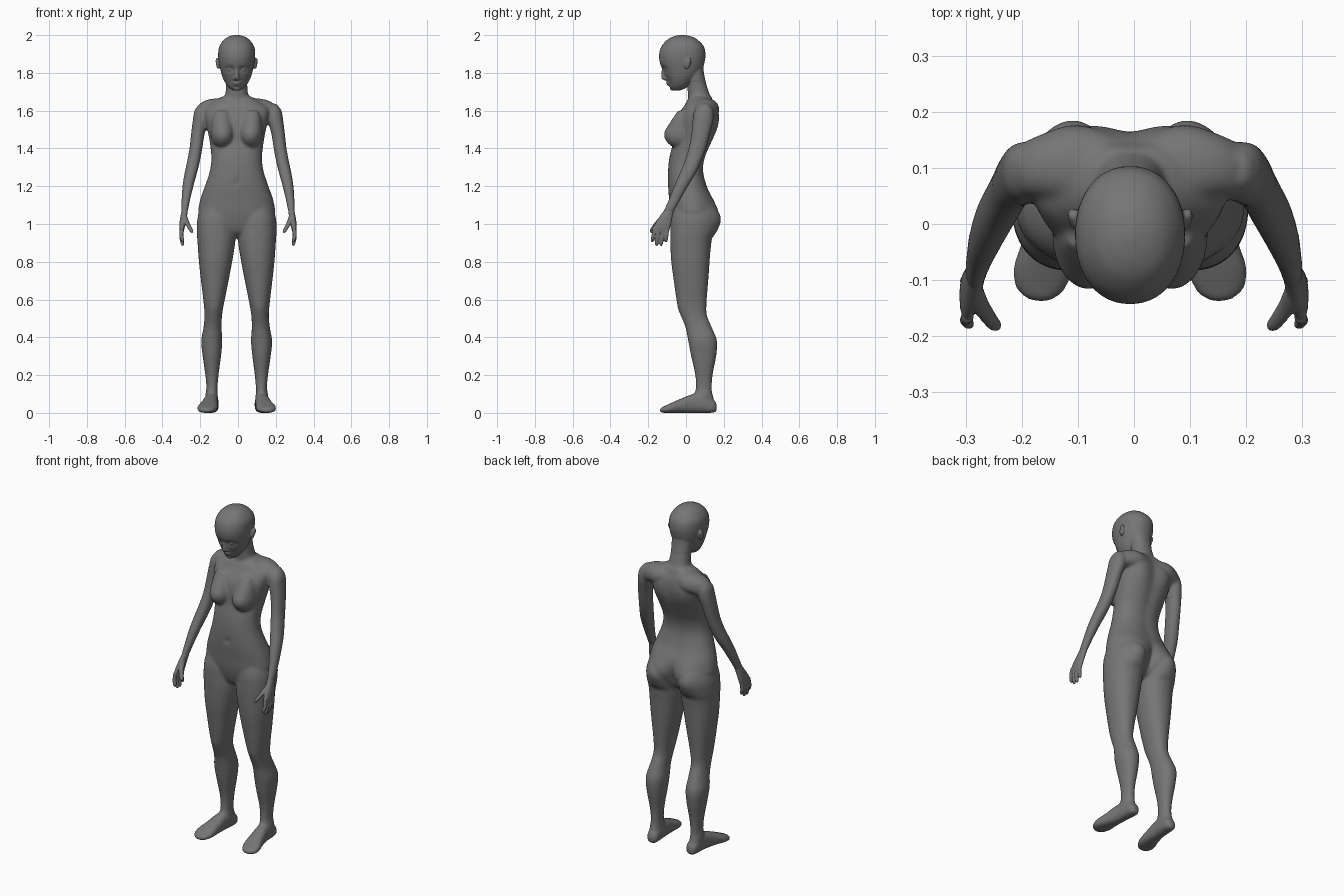
import bpy, bmesh, math
from mathutils import Vector, Matrix

SIDES = (-1, 1)
grey = bpy.data.materials.new("dark_grey")
grey.diffuse_color = (.18, .18, .18, 1)


def smooth_rows(rows, sub=5):
    """Catmull-Rom interpolation of section rows."""
    rows = [Vector(r) for r in rows]
    out = []
    for i in range(len(rows) - 1):
        p0, p1 = rows[max(i - 1, 0)], rows[i]
        p2, p3 = rows[i + 1], rows[min(i + 2, len(rows) - 1)]
        for k in range(sub):
            t = k / sub
            out.append(0.5 * (2 * p1 + (p2 - p0) * t + (2 * p0 - 5 * p1 + 4 * p2 - p3) * t * t
                              + (3 * p1 - 3 * p2 + p3 - p0) * t ** 3))
    return out + [rows[-1]]


def loft(bm, rows, side=1, axis='z', power=2.2, n=40):
    """Superellipse sections. z rows: (z, x, y, rx, ry); y rows: (y, x, z, rx, rz); x rows: (x, y, z, ry, rz)."""
    rings = []
    for t, a, b, ra, rb in smooth_rows(rows):
        ring = []
        for i in range(n):
            c, s = math.cos(math.tau * i / n), math.sin(math.tau * i / n)
            u = a + max(ra, .001) * math.copysign(abs(c) ** (2 / power), c)
            v = b + max(rb, .001) * math.copysign(abs(s) ** (2 / power), s)
            x, y, z = {'z': (u, v, t), 'y': (u, t, v), 'x': (t, u, v)}[axis]
            ring.append(bm.verts.new((x * side, y, z)))
        rings.append(ring)
    for r0, r1 in zip(rings, rings[1:]):
        for i in range(n):
            j = (i + 1) % n
            bm.faces.new((r0[i], r0[j], r1[j], r1[i]))
    bm.faces.new(rings[0])
    bm.faces.new(rings[-1])


def front_back(rows):
    """(z, inner, outer, front, back) -> (z, x, y, rx, ry)."""
    return [(z, (i + o) / 2, (f + b) / 2, (o - i) / 2, (b - f) / 2) for z, i, o, f, b in rows]


def ball(bm, center, radii, tilt=0):
    m = Matrix.Translation(center) @ Matrix.Rotation(tilt, 4, 'X') @ Matrix.Diagonal((*radii, 1))
    bmesh.ops.create_uvsphere(bm, u_segments=32, v_segments=20, radius=1, matrix=m)


def push(bm, center, radii, move):
    """Soft local dent or bulge."""
    for v in bm.verts:
        d = sum(((v.co[k] - center[k]) / radii[k]) ** 2 for k in range(3))
        v.co += Vector(move) * math.exp(-d)


def skin(name, bm, voxel, iterations):
    bmesh.ops.recalc_face_normals(bm, faces=bm.faces)
    me = bpy.data.meshes.new(name)
    bm.to_mesh(me)
    bm.free()
    me.materials.append(grey)
    ob = bpy.data.objects.new(name, me)
    bpy.context.collection.objects.link(ob)
    rm = ob.modifiers.new("fuse", 'REMESH')
    rm.mode, rm.voxel_size, rm.use_smooth_shade = 'VOXEL', voxel, True
    sm = ob.modifiers.new("soften", 'SMOOTH')
    sm.factor, sm.iterations = 0.5, iterations
    return ob


# ---- body: torso, neck, legs, feet, arms fused into one skin
bm = bmesh.new()
torso = [(.925, .04, -.01, .06), (.96, .12, -.055, .11), (1.04, .198, -.08, .143), (1.12, .195, -.088, .14),
         (1.2, .168, -.095, .112), (1.28, .142, -.095, .093), (1.35, .134, -.088, .102), (1.43, .142, -.07, .135),
         (1.5, .155, -.065, .16), (1.56, .168, -.052, .168), (1.61, .172, -.02, .163), (1.645, .13, .005, .148),
         (1.675, .075, .02, .135)]
loft(bm, front_back([(z, -w, w, f, b) for z, w, f, b in torso]), power=2.3, n=64)
leg = front_back([(1.18, .05, .15, -.04, .09), (1.05, .008, .203, -.077, .142), (.97, .005, .211, -.083, .145),
                  (.9, .008, .207, -.083, .132), (.8, .024, .2, -.078, .125), (.7, .043, .189, -.065, .118),
                  (.6, .063, .177, -.05, .11), (.52, .077, .17, -.028, .11), (.45, .08, .176, -.002, .138),
                  (.38, .076, .188, .012, .164), (.3, .083, .18, .027, .16), (.2, .096, .166, .049, .141),
                  (.12, .102, .159, .05, .137), (.07, .099, .164, .03, .148), (.02, .106, .156, .04, .15)])
foot = [(.163, .129, .028, .012, .016), (.148, .129, .034, .031, .033), (.1, .131, .045, .036, .045),
        (.04, .136, .05, .038, .05), (-.03, .146, .037, .046, .037), (-.08, .155, .026, .054, .026),
        (-.114, .159, .018, .045, .018), (-.13, .159, .015, .03, .014), (-.139, .158, .013, .012, .008)]
shoulder = [(0, .09, 1.612, .065, .055), (.1, .1, 1.612, .064, .054), (.16, .1, 1.602, .055, .054),
            (.195, .095, 1.588, .045, .048), (.22, .09, 1.575, .02, .03)]
arm = [(1.637, .184, .098, .02, .025), (1.6, .189, .094, .041, .05), (1.55, .198, .09, .041, .055),
       (1.48, .212, .078, .036, .05), (1.4, .223, .06, .034, .046), (1.33, .236, .036, .034, .044),
       (1.27, .25, .01, .033, .043), (1.2, .265, -.026, .029, .037), (1.13, .276, -.06, .023, .031),
       (1.08, .282, -.085, .019, .029), (1.06, .284, -.095, .016, .028)]
breast = [(1.6, .08, -.03, .03, .012), (1.56, .078, -.02, .05, .05), (1.52, .075, -.02, .059, .076),
          (1.485, .074, -.02, .064, .095), (1.455, .074, -.02, .062, .094), (1.43, .075, -.02, .052, .078),
          (1.413, .076, -.02, .034, .058), (1.405, .077, -.02, .015, .04)]
arm_dx = .007
for s in SIDES:
    loft(bm, leg, s)
    loft(bm, foot, s, 'y', 2.5)
    loft(bm, shoulder, s, 'x')
    loft(bm, breast, s, power=2)
for s in SIDES:
    push(bm, (s * .1, .15, 1.035), (.075, .09, .09), (0, .04, 0))      # buttock
    push(bm, (s * .1, .15, .925), (.07, .05, .02), (0, -.008, 0))      # fold below it
    push(bm, (s * .095, .17, 1.55), (.06, .06, .11), (0, .017, 0))     # shoulder blade
    push(bm, (s * .123, -.04, .55), (.03, .04, .035), (0, -.005, 0))   # kneecap
    push(bm, (s * .165, .1, .1), (.02, .03, .025), (s * .006, 0, 0))   # ankle bone
    push(bm, (s * .07, .005, 1.645), (.06, .05, .015), (0, -.006, 0))  # collarbone
for z in (1.22, 1.32, 1.42, 1.52, 1.6):                                # spine groove
    push(bm, (0, .14, z), (.03, .06, .06), (0, -.007, 0))
push(bm, (0, .17, 1.01), (.022, .07, .075), (0, -.03, 0))              # cleft
push(bm, (0, -.1, 1.22), (.012, .03, .014), (0, .009, 0))              # navel
for s in SIDES:
    loft(bm, [(z, x + s * arm_dx, y, a, b) for z, x, y, a, b in arm], s)
neck = [(1.6, 0, .082, .1, .075), (1.65, 0, .077, .078, .065), (1.69, 0, .067, .06, .057),
        (1.75, 0, .054, .056, .051), (1.8, 0, .04, .06, .055), (1.86, 0, .03, .065, .06)]
loft(bm, neck)
body = skin("body", bm, .007, 9)

# ---- head, bowed slightly forward, with the top of the neck fused in
bm = bmesh.new()
head = [(1.706, .016, -.07, -.035), (1.72, .039, -.083, .0), (1.745, .059, -.095, .03), (1.78, .076, -.109, .06),
        (1.82, .087, -.127, .087), (1.86, .095, -.14, .099), (1.9, .098, -.142, .103), (1.94, .092, -.13, .094),
        (1.975, .068, -.1, .062), (1.993, .04, -.066, .028), (2.001, .01, -.03, -.01)]
loft(bm, front_back([(z, -w, w, f, b) for z, w, f, b in head]), power=2.15, n=64)
for s in SIDES:
    push(bm, (s * .036, -.12, 1.818), (.022, .05, .015), (0, .015, 0))    # eye socket
    push(bm, (s * .04, -.09, 1.755), (.02, .05, .02), (0, .003, 0))       # cheek hollow
loft(bm, neck[3:])
loft(bm, [(1.83, 0, -.117, .008, .01), (1.805, 0, -.116, .01, .014), (1.782, 0, -.113, .013, .018),
          (1.77, 0, -.109, .015, .02), (1.76, 0, -.101, .012, .013)])     # nose
ball(bm, (0, -.094, 1.748), (.022, .012, .006))                           # lips
ball(bm, (0, -.088, 1.737), (.019, .012, .006))
ball(bm, (0, -.072, 1.719), (.02, .014, .013))                            # chin
for s in SIDES:
    ball(bm, (s * .012, -.105, 1.769), (.008, .01, .008))                 # nostril wing
    ball(bm, (s * .035, -.098, 1.818), (.016, .016, .012))                # eye
    ball(bm, (s * .098, .008, 1.85), (.011, .017, .03), -.2)              # ear
    ball(bm, (s * .104, .015, 1.862), (.008, .013, .018), -.2)
face = skin("head", bm, .0045, 5)

for ob in (body, face):
    ob.location.x = -.007

# ---- hands: palm, four fingers, thumb
palm = [(1.09, .28, -.08, .014, .024), (1.06, .284, -.096, .017, .029), (1.02, .291, -.114, .017, .039),
        (.985, .296, -.127, .015, .045), (.96, .298, -.132, .011, .042)]
fingers = [(-.166, -.178, .903), (-.144, -.155, .884), (-.121, -.131, .884), (-.099, -.106, .903)]
for s, label in zip(SIDES, ("right", "left")):
    bm = bmesh.new()
    loft(bm, palm, s)
    for y0, y1, tip in fingers:
        ym, zm = (y0 + y1) / 2, (.98 + tip) / 2
        loft(bm, [(.985, .296, y0, .011, .011), (zm, .3, ym, .0105, .01), (tip + .012, .294, y1, .0095, .0095),
                  (tip, .292, y1, .004, .004)], s, n=16)
    loft(bm, [(1.045, .285, -.115, .015, .018), (1.01, .272, -.146, .014, .018), (.975, .253, -.174, .012, .014),
              (.958, .245, -.181, .009, .01), (.952, .243, -.182, .003, .004)], s, n=16)
    skin(label + "_hand", bm, .004, 3)
